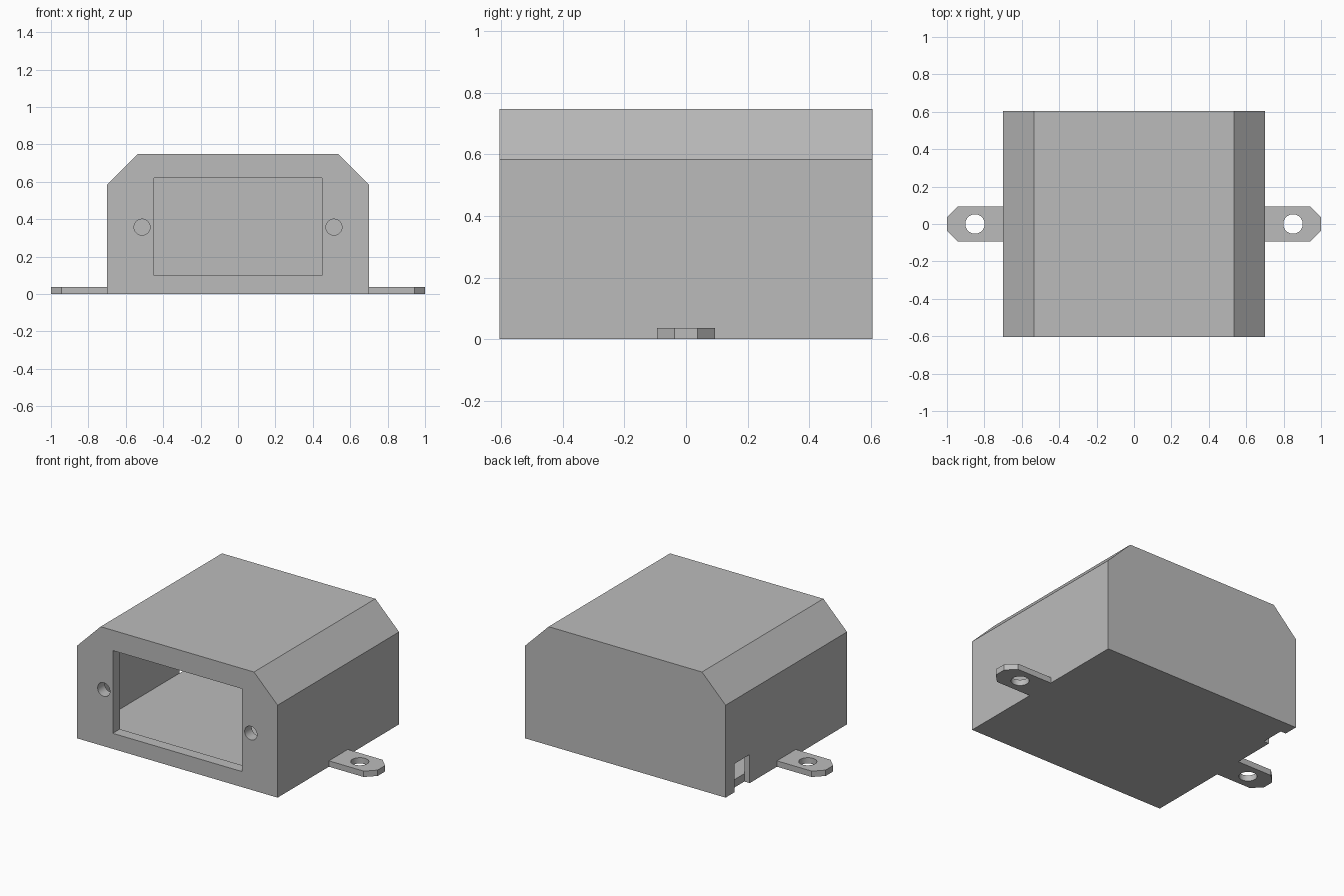
import bpy
import bmesh
from math import radians
from mathutils import Matrix, Vector

if "Cube" in bpy.data.objects:
    bpy.data.objects.remove(bpy.data.objects["Cube"])

GREY = (0.5, 0.5, 0.5, 1)
grey = bpy.data.materials.new("plain grey")
grey.use_nodes = True
grey.diffuse_color = GREY
grey.node_tree.nodes["Principled BSDF"].inputs["Base Color"].default_value = GREY

HALF_W, HALF_D, HEIGHT, CHAMFER = 0.7, 0.605, 0.748, 0.165
WALL, FRONT, FLOOR, TAB = 0.037, 0.07, 0.05, 0.037


def make_object(name, bm):
    bmesh.ops.recalc_face_normals(bm, faces=bm.faces)
    mesh = bpy.data.meshes.new(name)
    bm.to_mesh(mesh)
    bm.free()
    mesh.materials.append(grey)
    obj = bpy.data.objects.new(name, mesh)
    bpy.context.collection.objects.link(obj)
    return obj


def prism(name, corners, sweep):
    """Extrude a closed outline of 3D corners along a vector."""
    bm = bmesh.new()
    face = bm.faces.new([bm.verts.new(c) for c in corners])
    new = bmesh.ops.extrude_face_region(bm, geom=[face])["geom"]
    bmesh.ops.translate(bm, vec=Vector(sweep),
                        verts=[v for v in new if isinstance(v, bmesh.types.BMVert)])
    return make_object(name, bm)


def box(name, low, high):
    (x0, y0, z0), (x1, y1, z1) = low, high
    base = [(x0, y0, z0), (x1, y0, z0), (x1, y1, z0), (x0, y1, z0)]
    return prism(name, base, (0, 0, z1 - z0))


def rod(name, centre, radius, length, tilt=0):
    bm = bmesh.new()
    place = Matrix.Translation(centre) @ Matrix.Rotation(radians(tilt), 4, "X")
    bmesh.ops.create_cone(bm, cap_ends=True, segments=48, radius1=radius,
                          radius2=radius, depth=length, matrix=place)
    return make_object(name, bm)


def cut(obj, cutter):
    """Subtract the cutter and discard it."""
    cutter.hide_render = True
    mod = obj.modifiers.new("cut", "BOOLEAN")
    mod.operation, mod.solver, mod.object = "DIFFERENCE", "EXACT", cutter
    bpy.context.view_layer.objects.active = obj
    bpy.ops.object.modifier_apply(modifier=mod.name)
    bpy.data.objects.remove(cutter)


def arch(half_w, bottom, top, chamfer, y):
    """Box section with its two upper corners cut off."""
    right = [(half_w, bottom), (half_w, top - chamfer), (half_w - chamfer, top)]
    outline = right + [(-x, z) for x, z in reversed(right)]
    return [(x, y, z) for x, z in outline]


# Hollow housing
housing = prism("housing", arch(HALF_W, 0, HEIGHT, CHAMFER, -HALF_D),
                (0, 2 * HALF_D, 0))
cut(housing, prism("cavity", arch(HALF_W - WALL, FLOOR, HEIGHT - WALL,
                                  CHAMFER - WALL * 0.59, FRONT - HALF_D),
                   (0, 2 * HALF_D - FRONT - WALL, 0)))

# Front window, screw holes and the cable notch near the back
cut(housing, box("window", (-0.45, -0.7, 0.098), (0.45, -0.5, 0.62)))
for side in (-1, 1):
    cut(housing, rod("screw_hole", (side * 0.513, -HALF_D, 0.357), 0.043, 0.3, 90))
cut(housing, box("cable_notch", (-0.8, 0.365, -0.1), (WALL - HALF_W, 0.515, 0.18)))

# Mounting tabs with clipped corners
tabs = []
for side, name in ((1, "left_tab"), (-1, "right_tab")):
    half = [(HALF_W, 0.094), (0.943, 0.094), (1, 0.037)]
    outline = half + [(x, -y) for x, y in reversed(half)]
    tab = prism(name, [(side * x, y, 0) for x, y in outline], (0, 0, TAB))
    cut(tab, rod("bolt_hole", (side * 0.85, 0, 0), 0.052, 0.3))
    tabs.append(tab)

# Round hole walls, crisp edges elsewhere
bpy.ops.object.select_all(action="DESELECT")
for obj in [housing] + tabs:
    obj.select_set(True)
bpy.context.view_layer.objects.active = housing
bpy.ops.object.shade_smooth_by_angle(angle=radians(30))
